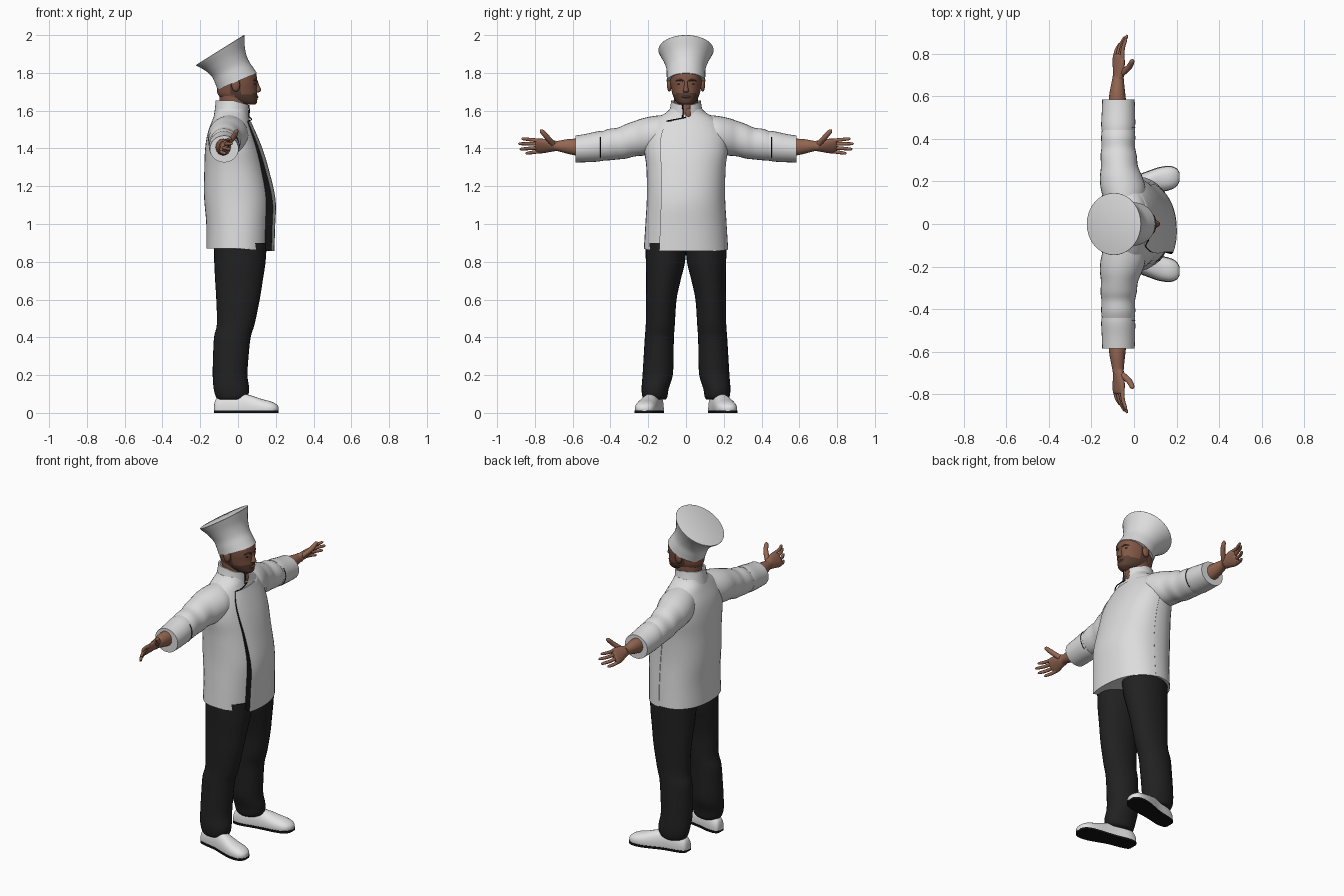
import bpy, bmesh, math
from mathutils import Vector as V

cube = bpy.data.objects.get("Cube")
if cube:
    bpy.data.objects.remove(cube)


def material(name, r, g, b):
    m = bpy.data.materials.new(name)
    m.use_nodes = True
    m.diffuse_color = (r, g, b, 1)
    m.node_tree.nodes["Principled BSDF"].inputs["Base Color"].default_value = (r, g, b, 1)
    return m


WHITE = material("white cloth", .72, .72, .72)
SHOE = material("white leather", .78, .78, .78)
BLACK = material("black trousers", .015, .015, .015)
DARK = material("black trim", .006, .006, .006)
SKIN = material("skin", .30, .135, .085)
FACE = material("face skin", .22, .095, .06)
BEARD = material("beard and hair", .10, .05, .033)
X, Y, Z = V((1, 0, 0)), V((0, 1, 0)), V((0, 0, 1))


def smooth_rows(rows, steps=4):
    """Catmull-Rom resampling of section parameters."""
    out = []
    for i in range(len(rows) - 1):
        quad = [rows[max(i - 1, 0)], rows[i], rows[i + 1], rows[min(i + 2, len(rows) - 1)]]
        for k in range(steps):
            t = k / steps
            out.append([.5 * (2 * b + (c - a) * t + (2 * a - 5 * b + 4 * c - d) * t * t
                              + (3 * b - a - 3 * c + d) * t ** 3) for a, b, c, d in zip(*quad)])
    return out + [list(rows[-1])]


def oval(c, u, v, ru, rv, n=28, power=1.0):
    pts = []
    for i in range(n):
        a = math.tau * i / n
        co, si = math.cos(a), math.sin(a)
        pts.append(V(c) + u * ru * math.copysign(abs(co) ** power, co)
                   + v * rv * math.copysign(abs(si) ** power, si))
    return pts


def loft(name, rings, mats, rule=None, angle=45):
    """Skin closed rings, cap the ends; rule(center, column) picks the material."""
    bm = bmesh.new()
    rows = [[bm.verts.new(p) for p in r] for r in rings]
    n = len(rows[0])
    for a, b in zip(rows, rows[1:]):
        for j in range(n):
            k = (j + 1) % n
            f = bm.faces.new((a[j], a[k], b[k], b[j]))
            if rule:
                f.material_index = rule(f.calc_center_median(), j)
    bm.faces.new(rows[0])
    bm.faces.new(rows[-1])
    bmesh.ops.recalc_face_normals(bm, faces=bm.faces)
    mesh = bpy.data.meshes.new(name)
    bm.to_mesh(mesh)
    bm.free()
    ob = bpy.data.objects.new(name, mesh)
    bpy.context.collection.objects.link(ob)
    for m in mats:
        mesh.materials.append(m)
    bpy.ops.object.select_all(action='DESELECT')
    ob.select_set(True)
    bpy.context.view_layer.objects.active = ob
    bpy.ops.object.shade_smooth_by_angle(angle=math.radians(angle))
    return ob


def tube(name, path, mat, n=10):
    """Rounded tapered tube through (x, y, z, radius) rows."""
    rows = smooth_rows(path, 3)
    rings = []
    for i, r in enumerate(rows):
        d = (V(rows[min(i + 1, len(rows) - 1)][:3]) - V(rows[max(i - 1, 0)][:3])).normalized()
        u = d.cross(X if abs(d.x) < .8 else Z).normalized()
        rings.append(oval(r[:3], u, d.cross(u), r[3], r[3], n))
    return loft(name, rings, [mat], angle=60)


def ball(name, c, size, mat):
    rows = [(math.cos(a), math.sin(a)) for a in [math.pi * (i / 10 - .5) * .98 for i in range(11)]]
    rings = [oval(V(c) + Z * size[2] * s, X, Y, size[0] * k, size[1] * k, 16) for k, s in rows]
    return loft(name, rings, [mat], angle=70)


# Jacket body: height, centre x, half depth, half width
body = smooth_rows([(.87, 0, .168, .223), (1.0, .002, .17, .215), (1.15, -.002, .178, .207),
                    (1.3, -.015, .163, .21), (1.4, -.026, .148, .222), (1.48, -.034, .127, .213),
                    (1.55, -.036, .1, .165), (1.59, -.034, .087, .105), (1.61, -.034, .082, .085)])


def body_ring(r, power=.9):
    ring = oval((r[1], 0, r[0]), X, Y, r[2], r[3], 40, power)
    for p in ring:
        p.z -= max(0, p.x) * .06
    return ring


loft("jacket_body", [body_ring(r) for r in body], [WHITE])

# Overlapping front flap with a dark free edge
flap = []
for z, cx, rx, ry in [r for r in body if r[0] < 1.56]:
    top = min(1, (1.6 - z) / .5)
    outer, inner = [], []
    for i in range(17):
        s = i / 16
        a = math.radians(-35 + 118 * s)
        d = .003 + .034 * top * (1 - s) ** 1.5
        co, si = abs(math.cos(a)) ** .9, math.copysign(abs(math.sin(a)) ** .9, a)
        p = V((cx + rx * co, ry * si, z))
        p.z -= max(0, p.x) * .06
        outer.append(p + V((d, d * si * .3, -.004)))
        inner.append(p - V((.006, .006 * si, 0)))
    flap.append(outer + inner[::-1])
loft("jacket_front_flap", flap, [WHITE, DARK], lambda c, j: int(j == 33))
tube("flap_top_seam", [(flap[-1][0].x, flap[-1][0].y, 1.545, .003),
                       (.072, -.06, 1.553, .003), (.062, 0, 1.565, .003)], DARK, 6)

# Standing collar, open at the throat
collar = []
for z, cx, rx, ry in [(1.575, -.034, .094, .1), (1.61, -.032, .09, .085), (1.655, -.03, .088, .078)]:
    arc = [math.radians(17 + 332 * i / 30) for i in range(31)]
    wall = []
    for k, seq in ((1, arc), (.9, arc[::-1])):
        wall += [V((cx + k * rx * math.cos(a), k * ry * math.sin(a),
                    z - .025 * max(0, math.cos(a)))) for a in seq]
    collar.append(wall)
loft("collar", collar, [WHITE])
tube("collar_edge", [(.058, -.018, 1.56, .003), (.06, -.016, 1.6, .003), (.058, -.02, 1.63, .003)], DARK, 6)

# Neck and throat
loft("neck", [oval((x, 0, z), X, Y, rx, ry) for z, x, rx, ry in smooth_rows(
    [(1.56, -.02, .078, .06), (1.62, -.022, .074, .064), (1.7, -.025, .075, .065)])], [FACE])
ball("throat", (.035, .012, 1.585), (.026, .022, .035), FACE)


# Head, with the jaw coloured as a short beard
def head_rule(c, j):
    jaw = c.z < 1.682 and c.x > -.015
    sideburn = c.z >= 1.682 and -.035 < c.x < .015
    moustache = 1.679 < c.z < 1.691 and c.x > .07
    return int(jaw or sideburn or moustache)


loft("head", [oval((x, 0, z), X, Y, rx, ry, 40, .92) for z, x, rx, ry in smooth_rows(
    [(1.632, .05, .04, .03), (1.642, .034, .066, .046), (1.66, .012, .09, .06), (1.685, -.002, .104, .071),
     (1.72, -.006, .106, .079), (1.755, -.005, .106, .084), (1.8, -.005, .1, .084), (1.83, -.01, .08, .07)])],
     [FACE, BEARD], head_rule)
loft("nose", [oval((x, 0, z), X, Y, rx, ry, 12) for z, x, rx, ry in smooth_rows(
    [(1.697, .1, .01, .012), (1.704, .101, .02, .017), (1.715, .1, .021, .013),
     (1.74, .096, .014, .009), (1.758, .094, .01, .01)])], [FACE], angle=70)
ball("lips", (.098, 0, 1.673), (.011, .023, .006), FACE)
for s, side in ((1, "left"), (-1, "right")):
    ball(side + "_ear", (-.012, s * .088, 1.735), (.022, .013, .034), FACE)
    ball(side + "_eye", (.086, s * .033, 1.742), (.008, .013, .005), DARK)
    tube(side + "_eyebrow", [(.1, s * .014, 1.758, .004), (.093, s * .034, 1.763, .005),
                             (.078, s * .054, 1.757, .003)], BEARD, 8)

# Tall flared hat: centre x, centre z, half depth, half width, tilt
hat = []
for x, z, rx, ry, tilt in smooth_rows(
        [(-.004, 1.755, .113, .102, 23), (-.02, 1.785, .109, .102, 24), (-.042, 1.825, .106, .104, 26),
         (-.068, 1.87, .12, .12, 29), (-.09, 1.912, .146, .142, 32), (-.094, 1.92, .15, .146, 32),
         (-.095, 1.922, .147, .143, 32)]):
    a = math.radians(tilt)
    hat.append(oval((x, 0, z), V((math.cos(a), 0, math.sin(a))), Y, rx, ry, 40))
loft("hat", hat, [WHITE])

# Limbs, mirrored across the body
for s, side in ((1, "left"), (-1, "right")):
    # Sleeve with soft folds: distance out, centre x, centre z, half depth, half height
    sleeve = smooth_rows([(.08, -.045, 1.48, .085, .1), (.16, -.05, 1.47, .105, .103), (.22, -.06, 1.462, .1, .1),
                          (.27, -.068, 1.452, .087, .094), (.32, -.072, 1.437, .085, .091),
                          (.36, -.074, 1.426, .079, .084), (.41, -.074, 1.42, .08, .083),
                          (.45, -.074, 1.412, .076, .075)])
    loft(side + "_sleeve", [oval((x, s * y, z), X, Z, a, b) for y, x, z, a, b in sleeve], [WHITE])
    cuff = smooth_rows([(.44, -.074, 1.414, .078, .079), (.47, -.074, 1.41, .08, .08),
                        (.53, -.073, 1.402, .078, .075), (.585, -.073, 1.397, .076, .071)])
    loft(side + "_cuff", [oval((x, s * y, z), X, Z, a, b) for y, x, z, a, b in cuff], [WHITE])
    arc = [math.radians(-50 + 85 * i / 6) for i in range(7)]
    tube(side + "_cuff_slit", [(-.074 + .08 * math.cos(a), s * .452, 1.413 + .081 * math.sin(a), .002)
                               for a in arc], DARK, 6)

    # Forearm running into a hand turned palm up and forward
    arm = smooth_rows([(.56, -.078, 1.405, .043, .047), (.62, -.078, 1.41, .036, .04),
                       (.68, -.075, 1.413, .027, .027), (.7, -.073, 1.413, .026, .027)])
    loft(side + "_forearm", [oval((x, s * y, z), X, Z, a, b, 20) for y, x, z, a, b in arm], [SKIN])
    wide, thin = V((.55, 0, .83)), V((.83, 0, -.55))
    palm = smooth_rows([(.675, -.075, 1.413, .026, .022), (.72, -.072, 1.414, .037, .021),
                        (.76, -.072, 1.413, .045, .018), (.79, -.072, 1.413, .044, .014),
                        (.797, -.071, 1.413, .036, .008)])
    loft(side + "_palm", [oval((x, s * y, z), wide, thin, a, b, 20) for y, x, z, a, b in palm], [SKIN])
    digits = {"index": ((-.054, .78, 1.442), (-.037, .872, 1.452)), "middle": ((-.066, .785, 1.424), (-.032, .888, 1.425)),
              "ring": ((-.078, .782, 1.404), (-.044, .88, 1.396)), "little": ((-.09, .772, 1.385), (-.066, .85, 1.373)),
              "thumb": ((-.058, .705, 1.425), (-.003, .77, 1.498))}
    for name, (a, b) in digits.items():
        a, b = V((a[0], s * a[1], a[2])), V((b[0], s * b[1], b[2]))
        mid = a.lerp(b, .5) + V((.008 if name == "thumb" else -.006, 0, 0))
        r = .015 if name == "thumb" else .01
        tube(f"{side}_{name}_finger", [(*a, r), (*mid, r * .92), (*a.lerp(b, .9), r * .75), (*b, r * .25)], SKIN)

    # Trouser leg: height, centre x, centre out, half depth, half width
    leg = smooth_rows([(.07, -.035, .165, .066, .056), (.085, -.033, .165, .084, .066), (.13, -.035, .163, .094, .072),
                       (.2, -.042, .15, .092, .08), (.3, -.038, .145, .094, .079), (.4, -.03, .141, .097, .077),
                       (.47, -.012, .136, .1, .077), (.6, 0, .131, .115, .081), (.7, .005, .12, .126, .091),
                       (.8, .01, .109, .136, .104), (.9, .012, .105, .14, .108)])
    loft(side + "_trouser_leg", [oval((x, s * y, z), X, Y, a, b) for z, x, y, a, b in leg], [BLACK])

    # Shoe, toes turned out: x, centre out, half width, height
    shoe = smooth_rows([(-.127, .157, .02, .04), (-.115, .158, .036, .075), (-.07, .163, .045, .105),
                        (0, .178, .045, .108), (.06, .194, .051, .095), (.12, .208, .057, .075),
                        (.17, .216, .054, .062), (.2, .219, .04, .048), (.214, .221, .018, .034)])
    uppers, soles = [], []
    for x, y, w, h in shoe:
        ring = oval((x, s * y, .022), Y, Z, w, h - .022, 24, .85)
        for p in ring:
            p.z = max(p.z, .01)
        uppers.append(ring)
        soles.append([V((x, s * y + k * (w + .002), z)) for k, z in ((-1, 0), (1, 0), (1, .013), (-1, .013))])
    loft(side + "_shoe", uppers, [SHOE])
    loft(side + "_sole", soles, [DARK])
